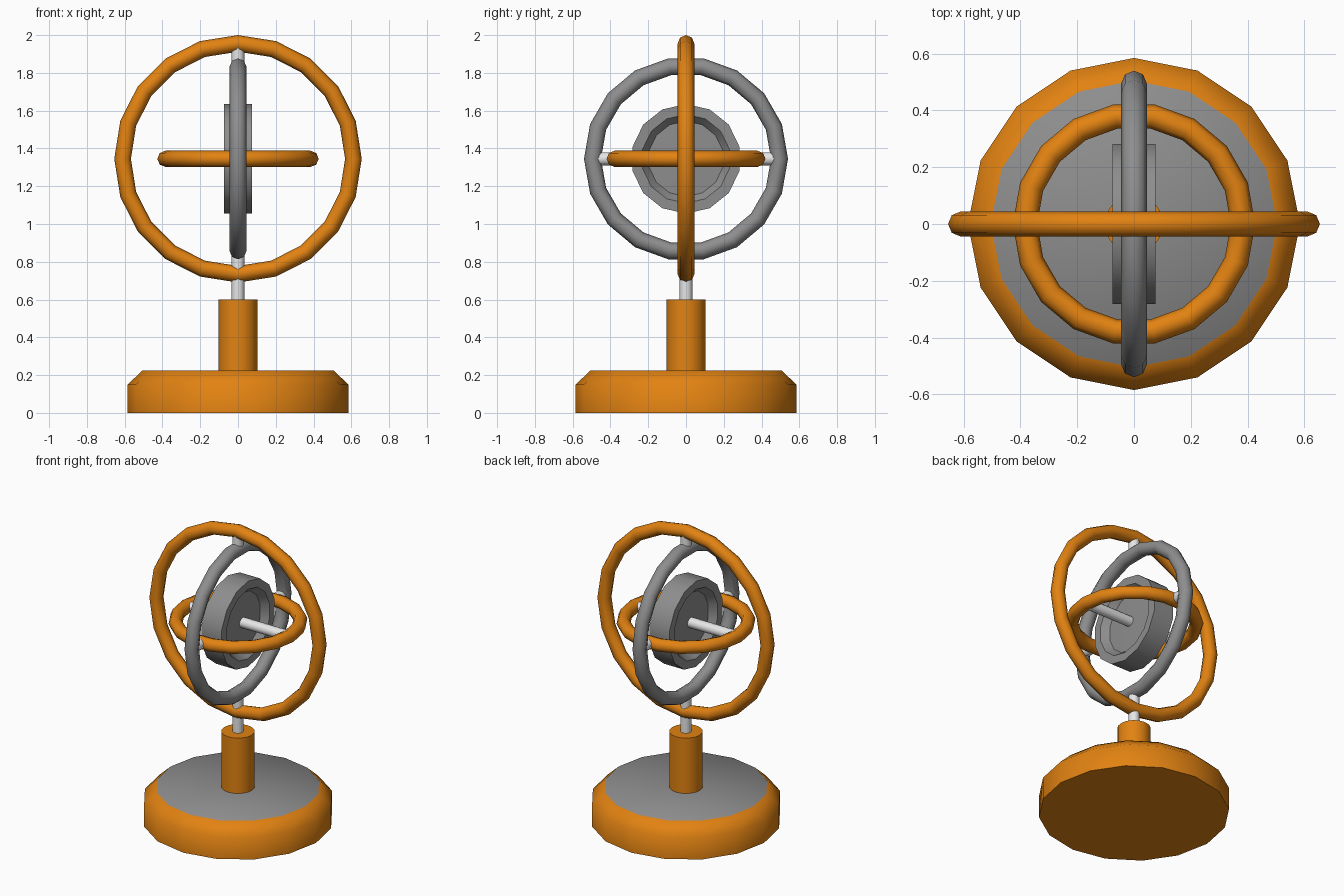
import bpy, bmesh, math
from mathutils import Matrix

cube = bpy.data.objects.get("Cube")
if cube:
    bpy.data.objects.remove(cube, do_unlink=True)

CZ = 1.345  # height of the gimbal centre


def material(name, rgb):
    m = bpy.data.materials.new(name)
    m.use_nodes = True
    m.diffuse_color = (*rgb, 1)
    m.node_tree.nodes["Principled BSDF"].inputs["Base Color"].default_value = (*rgb, 1)
    return m


orange = material("orange", (0.76, 0.225, 0.006))
grey = material("grey", (0.27, 0.27, 0.27))
white = material("white", (0.8, 0.8, 0.8))

TURN = {"z": Matrix(), "x": Matrix.Rotation(math.pi / 2, 4, "Y"),
        "y": Matrix.Rotation(math.pi / 2, 4, "X")}


def lathe(name, profile, sides, mat, axis="z", z=0.0, closed=False, angle=40, turn=0.0):
    """Revolve (radius, height) points about an axis; closed joins the profile into a loop."""
    bm = bmesh.new()
    rings = []
    for r, h in profile:
        if r == 0:
            rings.append([bm.verts.new((0, 0, h))] * sides)
        else:
            steps = [turn + math.tau * i / sides for i in range(sides)]
            rings.append([bm.verts.new((r * math.cos(a), r * math.sin(a), h)) for a in steps])
    pairs = list(zip(rings, rings[1:]))
    if closed:
        pairs.append((rings[-1], rings[0]))
    for low, high in pairs:
        for i in range(sides):
            j = (i + 1) % sides
            bm.faces.new(dict.fromkeys((low[i], low[j], high[j], high[i])))
    bmesh.ops.recalc_face_normals(bm, faces=bm.faces)
    bm.transform(Matrix.Translation((0, 0, z)) @ TURN[axis])
    mesh = bpy.data.meshes.new(name)
    bm.to_mesh(mesh)
    bm.free()
    mesh.materials.append(mat)
    ob = bpy.data.objects.new(name, mesh)
    bpy.context.collection.objects.link(ob)
    bpy.ops.object.select_all(action="DESELECT")
    ob.select_set(True)
    bpy.context.view_layer.objects.active = ob
    bpy.ops.object.shade_smooth_by_angle(angle=math.radians(angle))
    return ob


def rod(name, radius, start, end, mat, axis="z", z=0.0, sides=12):
    return lathe(name, [(0, start), (radius, start), (radius, end), (0, end)],
                 sides, mat, axis, z)


def ring(name, outer, tube, sides, mat, axis, turn=0.0):
    loop = [(outer - tube + tube * math.cos(math.tau * i / 8),
             tube * math.sin(math.tau * i / 8)) for i in range(8)]
    return lathe(name, loop, sides, mat, axis, CZ, closed=True, angle=60, turn=turn)


# Stand: chamfered base with a grey top, and a post
base = lathe("base", [(0, 0), (0.585, 0), (0.585, 0.15), (0.505, 0.225), (0, 0.225)],
             16, orange, angle=50)
base.data.materials.append(grey)
for face in base.data.polygons:
    if face.normal.z > 0.9:
        face.material_index = 1
rod("post", 0.103, 0.22, 0.6, orange, sides=16)
rod("post_pin", 0.034, 0.59, 0.72, white)

# Three nested gimbal rings
ring("outer_ring", 0.655, 0.044, 20, orange, "y")
ring("middle_ring", 0.54, 0.045, 18, grey, "x", math.pi / 2)
ring("inner_ring", 0.427, 0.043, 18, orange, "z")

# Pivot pins between the rings
for side, word in ((1, "upper"), (-1, "lower")):
    rod(word + "_pivot", 0.034, side * 0.48, side * 0.6, white, "z", CZ)
for side, word in ((1, "front"), (-1, "back")):
    rod(word + "_pivot", 0.034, side * 0.39, side * 0.48, white, "y", CZ)

# Spinning wheel with dished faces, on its axle
half = [(0, 0.035), (0.05, 0.035), (0.2, 0.03), (0.235, 0.075), (0.29, 0.075)]
wheel = [(r, -h) for r, h in half] + half[::-1]
lathe("flywheel", wheel, 14, grey, "x", CZ)
rod("axle", 0.034, -0.39, 0.39, white, "x", CZ)
